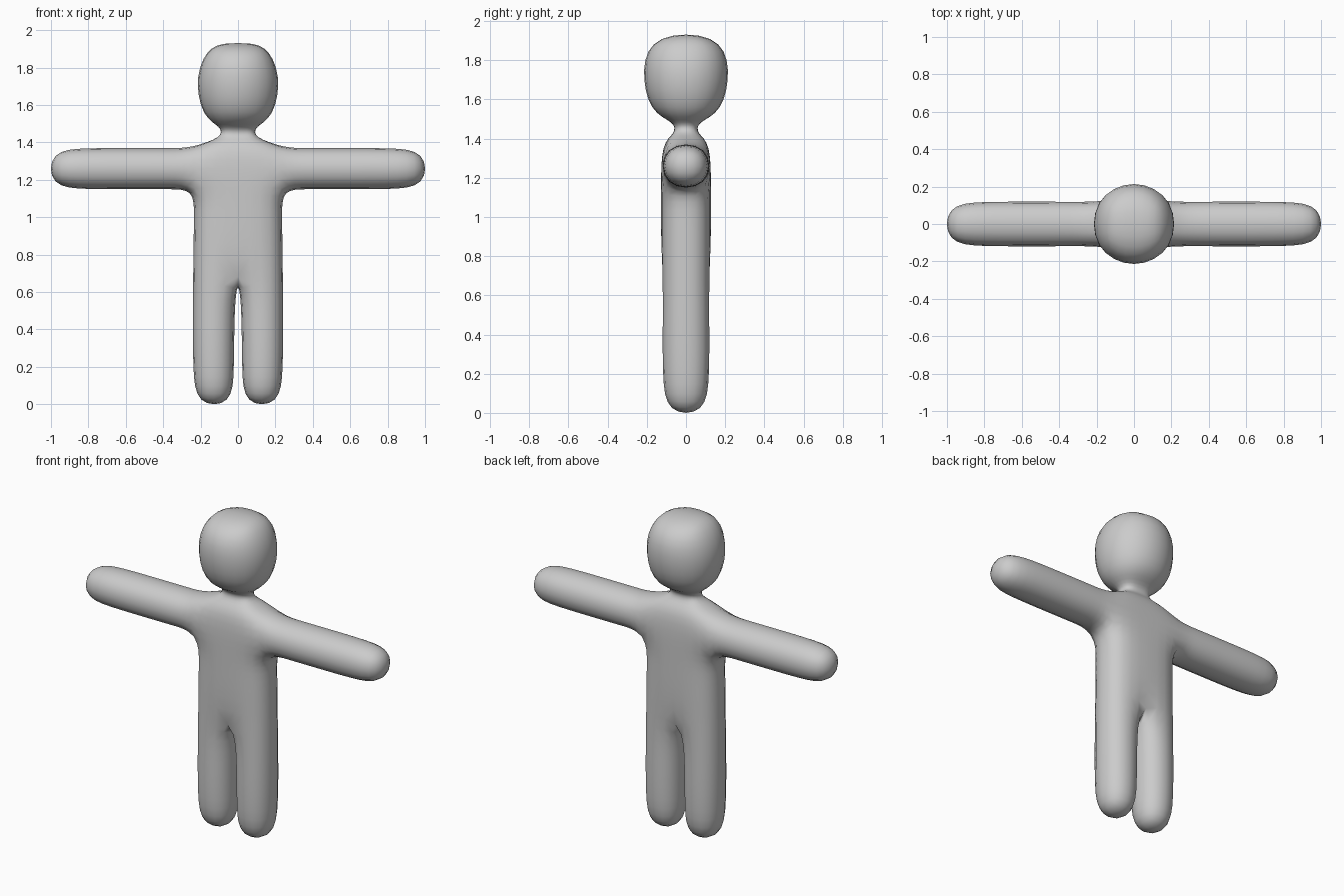
import bpy, bmesh

if "Cube" in bpy.data.objects:
    bpy.data.objects.remove(bpy.data.objects["Cube"])

bm = bmesh.new()
points = {}


def vert(co):
    key = tuple(round(c, 4) for c in co)
    if key not in points:
        points[key] = bm.verts.new(key)
    return points[key]


def face(cos):
    bm.faces.new([vert(c) for c in cos])


def bridge(lower, upper, closed=True, skip=()):
    n = len(lower)
    for i in range(n if closed else n - 1):
        if i not in skip:
            j = (i + 1) % n
            face([lower[i], lower[j], upper[j], upper[i]])


def tube(loops):
    for p, q in zip(loops, loops[1:]):
        bridge(p, q)
    face(loops[-1])


# Torso, neck and head rows: height, half width, depth at centre, depth at corner
ROWS = [
    (0.71, 0.25, 0.127, 0.127),
    (1.02, 0.245, 0.127, 0.127),
    (1.14, 0.245, 0.127, 0.127),
    (1.38, 0.245, 0.127, 0.127),
    (1.425, 0.09, 0.055, 0.055),
    (1.485, 0.09, 0.058, 0.05),
    (1.53, 0.20, 0.217, 0.125),
    (1.76, 0.245, 0.274, 0.148),
    (1.938, 0.15, 0.19, 0.12),
]
halves = [[(0, -c, z), (a, -e, z), (a, e, z), (0, c, z)] for z, a, c, e in ROWS]
for i in range(len(halves) - 1):
    # the side face of the chest is left open for the arm
    bridge(halves[i], halves[i + 1], closed=False, skip=(1,) if i == 2 else ())
face(halves[-1])

# Arm: distance out, half height, half depth
ARM_Z = 1.26
ARM = [(0.245, 0.12, 0.127), (0.36, 0.12, 0.13), (0.58, 0.12, 0.13),
       (0.80, 0.12, 0.13), (1.018, 0.108, 0.115)]
tube([[(x, -b, ARM_Z - h), (x, b, ARM_Z - h), (x, b, ARM_Z + h), (x, -b, ARM_Z + h)]
      for x, h, b in ARM])

# Leg: height, inner x, outer x, half depth
LEG = [(0.71, 0, 0.25, 0.127), (0.42, 0.01, 0.252, 0.13),
       (0.20, 0.012, 0.25, 0.13), (-0.017, 0.02, 0.235, 0.112)]
tube([[(i, -b, z), (o, -b, z), (o, b, z), (i, b, z)] for z, i, o, b in LEG])

bmesh.ops.recalc_face_normals(bm, faces=bm.faces[:])
for f in bm.faces:
    f.smooth = True

mesh = bpy.data.meshes.new("figure_body")
bm.to_mesh(mesh)
bm.free()
body = bpy.data.objects.new("figure_body", mesh)
bpy.context.collection.objects.link(body)

grey = bpy.data.materials.new("plain_grey")
grey.diffuse_color = (0.6, 0.6, 0.6, 1)
grey.use_nodes = True
grey.node_tree.nodes["Principled BSDF"].inputs["Base Color"].default_value = grey.diffuse_color
mesh.materials.append(grey)

# Mirror the half and round it off
mirror = body.modifiers.new("mirror", 'MIRROR')
mirror.use_axis = (True, False, False)
mirror.use_clip = True
subsurf = body.modifiers.new("rounding", 'SUBSURF')
subsurf.levels = subsurf.render_levels = 2
